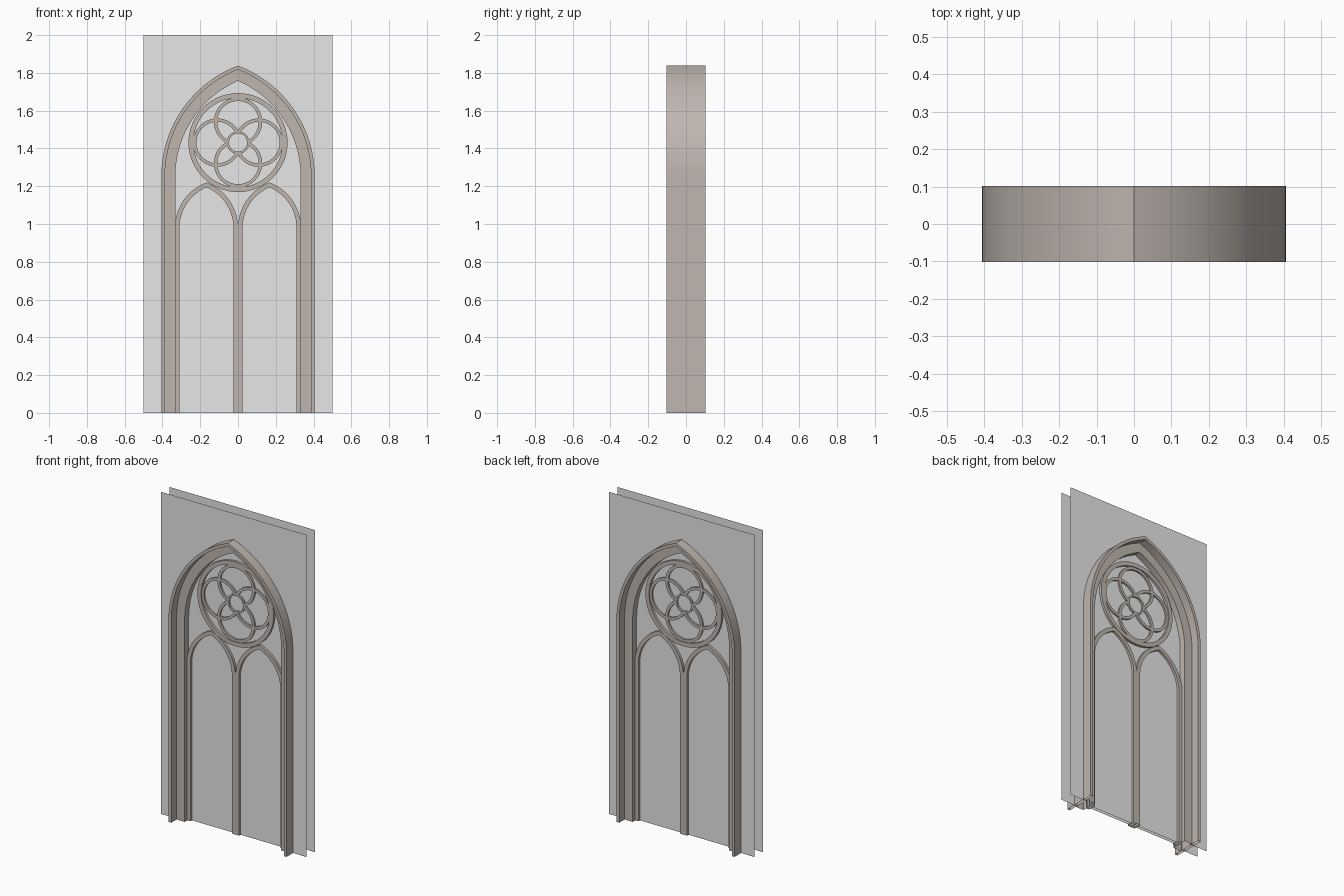
import bpy, bmesh, math

if "Cube" in bpy.data.objects:
    bpy.data.objects.remove(bpy.data.objects["Cube"])

ARC = 24


def material(name, rgb):
    m = bpy.data.materials.new(name)
    m.diffuse_color = (*rgb, 1)
    m.use_nodes = True
    m.node_tree.nodes["Principled BSDF"].inputs["Base Color"].default_value = m.diffuse_color
    return m


STONE = material("warm_stone", (0.52, 0.468, 0.43))
PLASTER = material("light_grey", (0.8, 0.8, 0.8))


def arch(hw, c, spring, x=0.0):
    """Pointed arch outline from right foot over the apex to left foot."""
    r = hw + c
    end = math.acos(c / r)
    right = [(hw, 0.0)] + [(r * math.cos(end * i / ARC) - c,
                            spring + r * math.sin(end * i / ARC)) for i in range(ARC + 1)]
    right[-1] = (0.0, right[-1][1])
    left = [(-px, pz) for px, pz in reversed(right[:-1])]
    return [(px + x, pz) for px, pz in right + left]


def arc(cx, cz, r, a0, a1, n):
    return [(cx + r * math.cos(a0 + (a1 - a0) * i / n),
             cz + r * math.sin(a0 + (a1 - a0) * i / n)) for i in range(n + 1)]


def finish(name, bm, mat):
    bmesh.ops.remove_doubles(bm, verts=bm.verts, dist=1e-5)
    bmesh.ops.recalc_face_normals(bm, faces=bm.faces)
    me = bpy.data.meshes.new(name)
    bm.to_mesh(me)
    bm.free()
    me.materials.append(mat)
    ob = bpy.data.objects.new(name, me)
    bpy.context.collection.objects.link(ob)
    return ob


def band(name, outer, inner, depth):
    """Rectangular bar running between two matching outlines."""
    bm = bmesh.new()
    rings = []
    for (ox, oz), (ix, iz) in zip(outer, inner):
        rings.append([bm.verts.new(p) for p in ((ox, -depth, oz), (ix, -depth, iz),
                                                (ix, depth, iz), (ox, depth, oz))])
    for a, b in zip(rings, rings[1:]):
        for k in range(4):
            bm.faces.new((a[k], a[(k + 1) % 4], b[(k + 1) % 4], b[k]))
    ob = finish(name, bm, STONE)
    bpy.ops.object.select_all(action='DESELECT')
    ob.select_set(True)
    bpy.context.view_layer.objects.active = ob
    bpy.ops.object.shade_smooth_by_angle(angle=math.radians(30))


def sheet(name, outline, y):
    """Flat sheet facing away from the middle of the wall."""
    bm = bmesh.new()
    f = bm.faces.new([bm.verts.new((x, y, z)) for x, z in outline])
    f.normal_update()
    if f.normal.y * y < 0:
        f.normal_flip()
    me_ob = bpy.data.meshes.new(name)
    bm.to_mesh(me_ob)
    bm.free()
    me_ob.materials.append(PLASTER)
    bpy.context.collection.objects.link(bpy.data.objects.new(name, me_ob))


# Stepped main frame
C, S = 0.22, 1.252
O, M, I = 0.406, 0.387, 0.3316
band("outer_moulding", arch(O, C, S), arch(M, C, S), 0.102)
band("inner_moulding", arch(M, C, S), arch(I, C, S), 0.05)

# Wall sheets with the arched opening, and thin pane
for side, s in (("front", -1), ("back", 1)):
    hole = arch(0.38, C, S)
    sheet("wall_" + side, [(-0.5, 0), (-0.5, 2), (0.5, 2), (0.5, 0)] + hole, s * 0.04)
    sheet("pane_" + side, arch(0.34, C, S), s * 0.01)

# Twin lancets, sharing the centre mullion
for side, x in (("left", -0.167), ("right", 0.167)):
    band("lancet_" + side, arch(0.167, 0.09, 0.979, x), arch(0.143, 0.09, 0.979, x), 0.025)

# Rose: large ring, hub ring, four overlapping foil rings
ZC = 1.431
TAU = 2 * math.pi
band("rose_ring", arc(0, ZC, 0.262, 0, TAU, 64), arc(0, ZC, 0.236, 0, TAU, 64), 0.025)
band("rose_hub", arc(0, ZC, 0.060, 0, TAU, 32), arc(0, ZC, 0.048, 0, TAU, 32), 0.02)
D, R, HUB = 0.11, 0.119, 0.054
# half angle of the arc left out inside the hub
gap = math.acos((D * D + R * R - HUB * HUB) / (2 * D * R))
for k in range(4):
    a = k * math.pi / 2
    cx, cz = D * math.cos(a), ZC + D * math.sin(a)
    a0, a1 = a + math.pi + gap, a + math.pi - gap + TAU
    band("rose_foil_%d" % (k + 1), arc(cx, cz, R + 0.009, a0, a1, 48),
         arc(cx, cz, R - 0.009, a0, a1, 48), 0.02)
